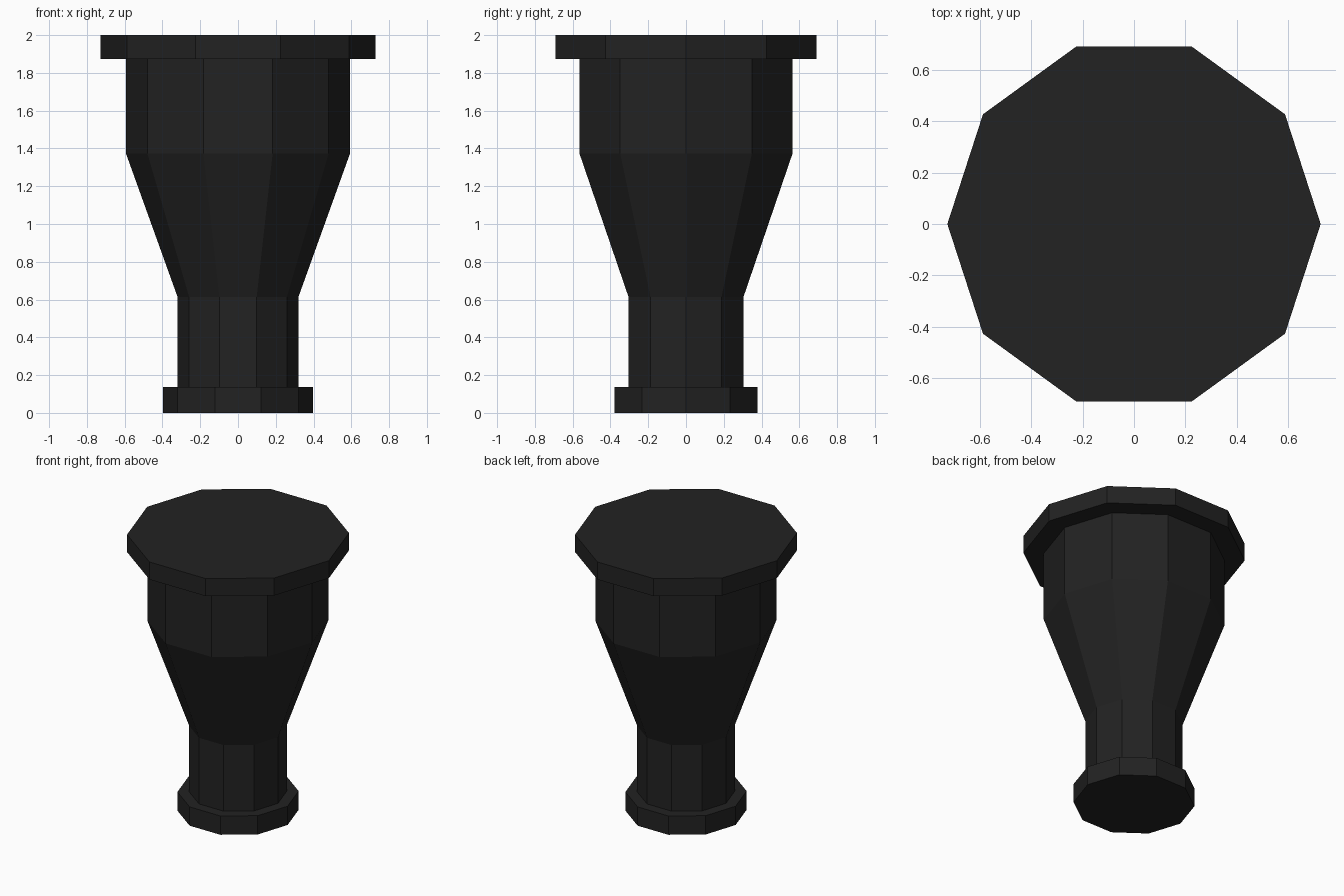
import bpy
import bmesh
from math import cos, sin, tau

cube = bpy.data.objects.get("Cube")
if cube:
    bpy.data.objects.remove(cube, do_unlink=True)

SIDES = 10

black = bpy.data.materials.new("matte_black")
black.use_nodes = True
colour = (0.016, 0.016, 0.016, 1)
black.diffuse_color = colour
black.node_tree.nodes["Principled BSDF"].inputs["Base Color"].default_value = colour


def turned_part(name, profile):
    """Ten-sided closed solid from (radius, height) rings, bottom to top."""
    bm = bmesh.new()
    rings = [[bm.verts.new((r * cos(tau * i / SIDES), r * sin(tau * i / SIDES), z))
              for i in range(SIDES)] for r, z in profile]
    for low, high in zip(rings, rings[1:]):
        for i in range(SIDES):
            j = (i + 1) % SIDES
            bm.faces.new((low[i], low[j], high[j], high[i]))
    bm.faces.new(rings[0][::-1])
    bm.faces.new(rings[-1])
    mesh = bpy.data.meshes.new(name)
    bm.to_mesh(mesh)
    bm.free()
    mesh.materials.append(black)
    obj = bpy.data.objects.new(name, mesh)
    bpy.context.collection.objects.link(obj)
    return obj


# Foot collar, flared body and wide top plate
turned_part("base_collar", [(0.397, 0), (0.397, 0.136)])
turned_part("flared_body", [(0.32, 0.136), (0.32, 0.614), (0.593, 1.373), (0.593, 1.873)])
turned_part("top_plate", [(0.727, 1.873), (0.727, 2)])
